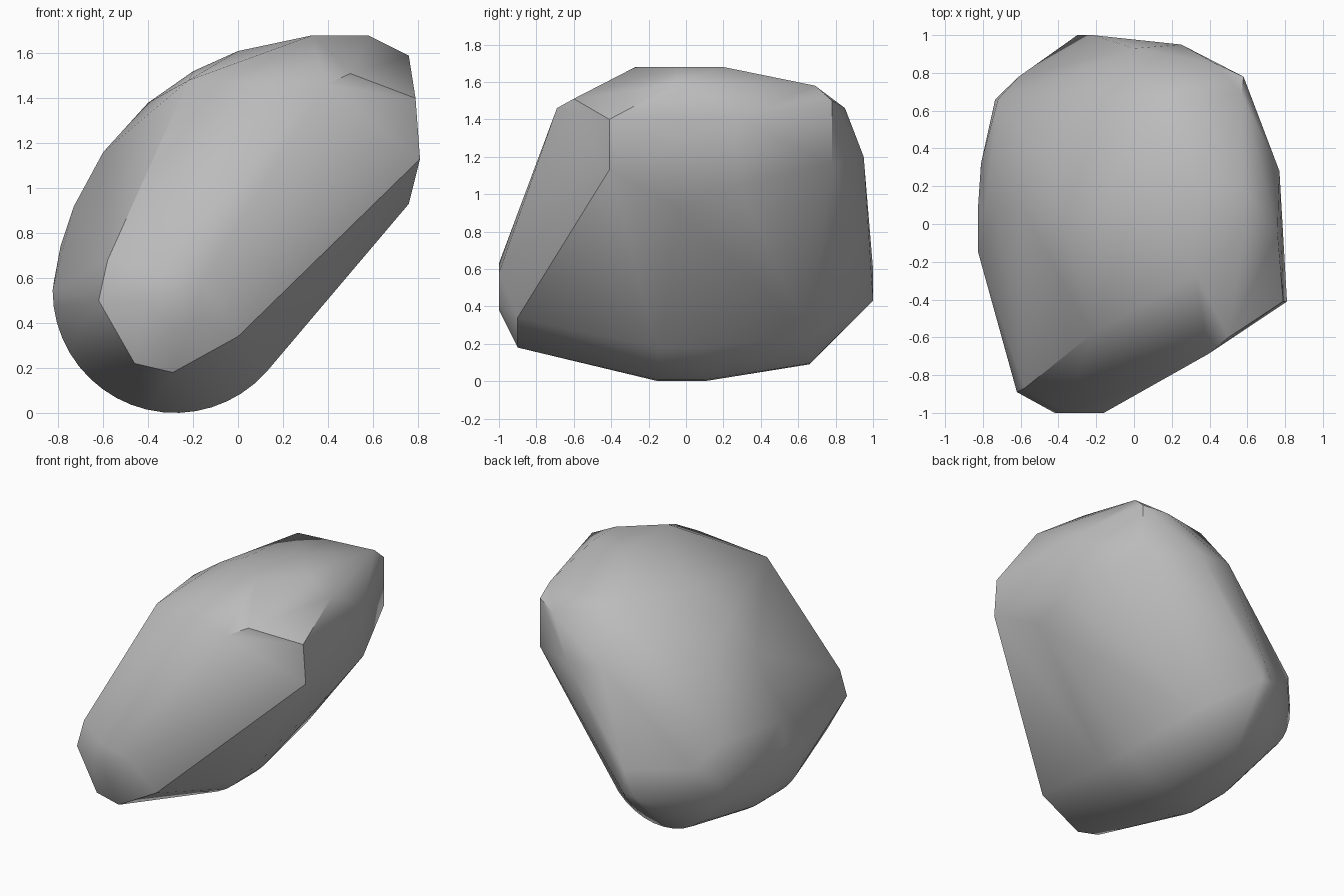
import bpy
import bmesh
import math

default_cube = bpy.data.objects.get("Cube")
if default_cube:
    bpy.data.objects.remove(default_cube, do_unlink=True)


def make_material(name, colour):
    material = bpy.data.materials.new(name)
    material.use_nodes = True
    material.diffuse_color = colour
    shader = material.node_tree.nodes["Principled BSDF"]
    shader.inputs["Base Color"].default_value = colour
    shader.inputs["Roughness"].default_value = 0.8
    return material


def rounded_belly(y, radius, start, end, steps):
    """Arc of points across the rounded foot of the boulder."""
    points = []
    for step in range(steps + 1):
        angle = math.radians(start + (end - start) * step / steps)
        points.append((-0.28 + radius * math.cos(angle), y,
                       0.545 + radius * math.sin(angle)))
    return points


# Rounded underside, tapering towards the front and back
belly = []
for y, radius, steps in ((-0.15, 0.545, 18), (0.1, 0.545, 18), (0.66, 0.455, 14)):
    belly += rounded_belly(y, radius, 180, 318, steps)

# Long curved ridge climbing from the foot to the crown
ridge = [(x, 0.08, z) for x, z in (
    (-0.82, 0.58), (-0.79, 0.74), (-0.73, 0.92), (-0.6, 1.16),
    (-0.4, 1.38), (-0.2, 1.52), (0, 1.61))]
ridge += [(-0.81, 0.32, 0.55), (-0.45, 0.32, 1.27)]

# Blunt nose at the lower front
nose = [
    (-0.62, -0.89, 0.5), (-0.58, -0.87, 0.68), (-0.46, -0.9, 0.22),
    (-0.29, -0.9, 0.18), (0, -0.9, 0.34), (-0.42, -1, 0.49),
    (-0.28, -1, 0.38), (-0.19, -1, 0.42), (-0.16, -1, 0.58),
    (-0.36, -1, 0.63)]

# Broken edge between the front slope and the crown
brow = [(-0.22, -0.58, 1.48), (0.39, -0.69, 1.46), (0.5, -0.6, 1.51)]

# Flat crown
crown = [
    (0.33, -0.27, 1.68), (0.58, -0.05, 1.68), (0.58, 0.2, 1.68),
    (0.33, 0.2, 1.68), (0.57, 0.69, 1.58), (0, 0.66, 1.56)]

# Steep overhanging side
overhang = [
    (0.81, -0.41, 1.13), (0.79, -0.41, 1.4), (0.76, -0.05, 1.59),
    (0.76, -0.04, 0.93), (0.77, 0.28, 1.05), (0.77, 0.28, 1.4),
    (0.58, 0.78, 1.16), (0.58, 0.78, 1.5)]

# Faceted back
back = [
    (0.43, 0.85, 1.46), (0.25, 0.95, 1.2), (0, 0.93, 1.22),
    (-0.22, 1, 0.43), (-0.3, 1, 0.43), (-0.22, 1, 0.6),
    (-0.72, 0.66, 0.78), (-0.61, 0.78, 0.62)]

# Wrap all the facets in one closed stone surface
mesh = bpy.data.meshes.new("boulder")
bm = bmesh.new()
for point in belly + ridge + nose + brow + crown + overhang + back:
    bm.verts.new(point)
hull = bmesh.ops.convex_hull(bm, input=bm.verts[:])
unused = {item for item in hull["geom_interior"] + hull["geom_unused"]
          if isinstance(item, bmesh.types.BMVert)}
bmesh.ops.delete(bm, geom=list(unused), context="VERTS")
bmesh.ops.dissolve_limit(bm, angle_limit=math.radians(2),
                         verts=bm.verts[:], edges=bm.edges[:])
bmesh.ops.recalc_face_normals(bm, faces=bm.faces[:])
bm.to_mesh(mesh)
bm.free()

boulder = bpy.data.objects.new("boulder", mesh)
bpy.context.collection.objects.link(boulder)
mesh.materials.append(make_material("stone grey", (0.5, 0.5, 0.5, 1)))

# Soft facets with only the hardest edges kept crisp
bpy.ops.object.select_all(action="DESELECT")
boulder.select_set(True)
bpy.context.view_layer.objects.active = boulder
bpy.ops.object.shade_smooth_by_angle(angle=math.radians(40))
